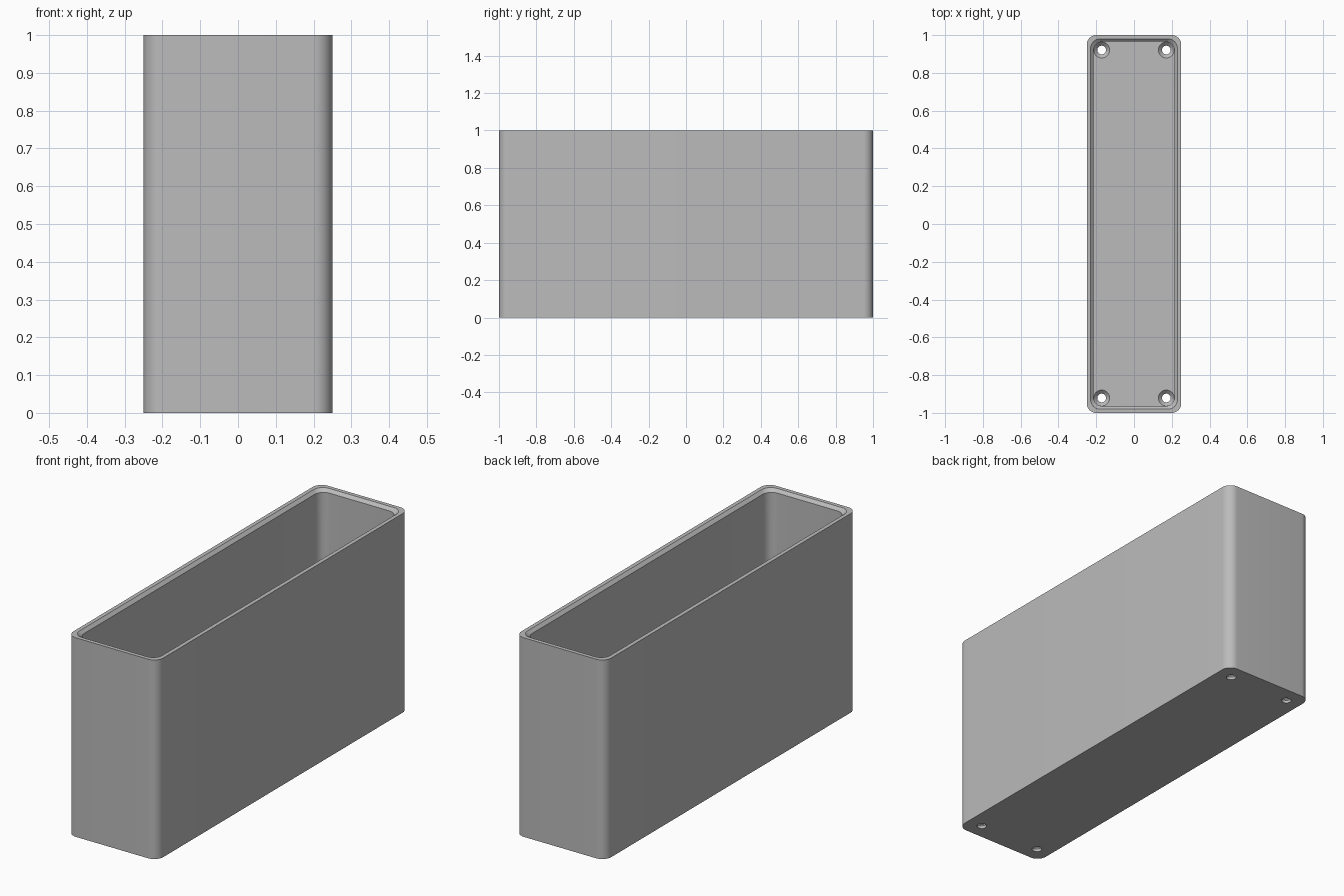
import bpy, bmesh, math

cube = bpy.data.objects.get("Cube")
if cube:
    bpy.data.objects.remove(cube, do_unlink=True)

WIDTH, LENGTH, HEIGHT = 0.5, 2.0, 1.0
CORNER, WALL, FLOOR = 0.05, 0.035, 0.035
STEPS = 12

grey = bpy.data.materials.new("plain_grey")
grey.use_nodes = True
grey.diffuse_color = (0.5, 0.5, 0.5, 1)
grey.node_tree.nodes["Principled BSDF"].inputs["Base Color"].default_value = (0.5, 0.5, 0.5, 1)


def rounded_rect(inset, z):
    """Ring of points around a rectangle with round corners."""
    cx, cy = WIDTH / 2 - inset - CORNER, LENGTH / 2 - inset - CORNER
    points = []
    for i, (sx, sy) in enumerate(((1, 1), (-1, 1), (-1, -1), (1, -1))):
        for k in range(STEPS + 1):
            a = (i + k / STEPS) * math.pi / 2
            points.append((sx * cx + CORNER * math.cos(a), sy * cy + CORNER * math.sin(a), z))
    return points


def circle(x, y, radius, z, sides=48):
    turns = [2 * math.pi * k / sides for k in range(sides)]
    return [(x + radius * math.cos(a), y + radius * math.sin(a), z) for a in turns]


def loft(name, rings):
    """Closed solid through rings of equal point count."""
    bm = bmesh.new()
    loops = [[bm.verts.new(p) for p in ring] for ring in rings]
    for low, high in zip(loops, loops[1:]):
        for k in range(len(low)):
            n = (k + 1) % len(low)
            bm.faces.new((low[k], low[n], high[n], high[k]))
    bm.faces.new(loops[0][::-1])
    bm.faces.new(loops[-1])
    bmesh.ops.recalc_face_normals(bm, faces=bm.faces)
    mesh = bpy.data.meshes.new(name)
    bm.to_mesh(mesh)
    bm.free()
    obj = bpy.data.objects.new(name, mesh)
    bpy.context.collection.objects.link(obj)
    mesh.materials.append(grey)
    return obj


# Open box: outer wall, flat rim, bevelled inner lip, inner wall, floor
case = loft("open_case", [
    rounded_rect(0, 0),
    rounded_rect(0, HEIGHT),
    rounded_rect(0.02, HEIGHT),
    rounded_rect(WALL, HEIGHT - 0.015),
    rounded_rect(WALL, FLOOR),
])

# Countersunk screw holes with clearance grooves up the inner corners
cutters = []
for sx in (-1, 1):
    for sy in (-1, 1):
        x, y = sx * 0.171, sy * 0.921
        cutter = loft("screw_hole_cutter", [
            circle(x, y, 0.023, -0.05),
            circle(x, y, 0.023, 0.014),
            circle(x, y, 0.042, FLOOR - 0.002),
            circle(x, y, 0.042, 0.865),
        ])
        cutter.hide_render = True
        cut = case.modifiers.new("screw_hole", "BOOLEAN")
        cut.operation, cut.solver, cut.object = "DIFFERENCE", "EXACT", cutter
        cutters.append(cutter)

bpy.ops.object.select_all(action="DESELECT")
case.select_set(True)
bpy.context.view_layer.objects.active = case
for modifier in list(case.modifiers):
    bpy.ops.object.modifier_apply(modifier=modifier.name)
for cutter in cutters:
    bpy.data.objects.remove(cutter, do_unlink=True)
bpy.ops.object.shade_smooth_by_angle(angle=math.radians(30))
